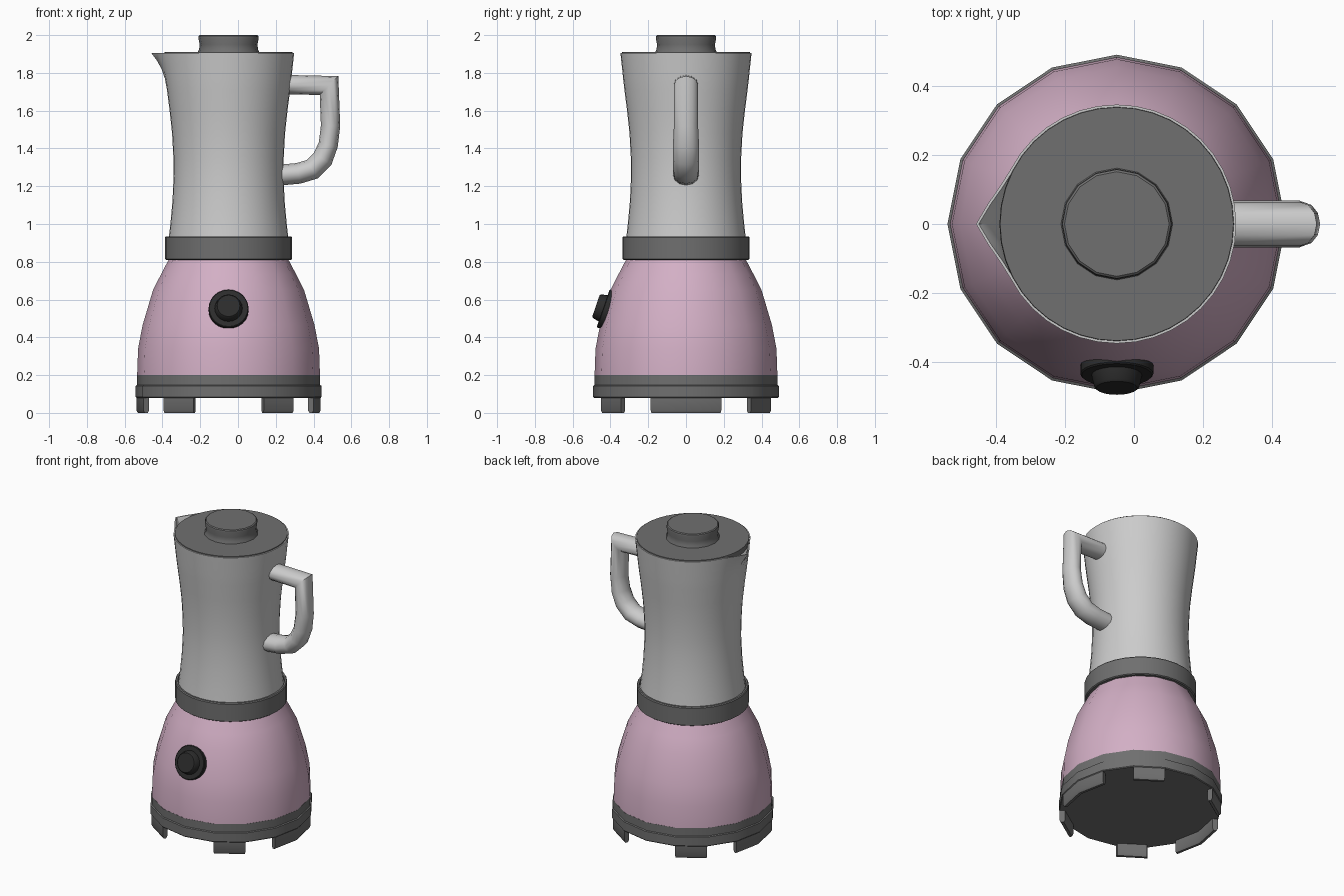
import bpy, bmesh, math
from mathutils import Vector, Matrix

if "Cube" in bpy.data.objects:
    bpy.data.objects.remove(bpy.data.objects["Cube"])

AX = -0.05  # x of the blender's vertical axis


def material(name, rgb):
    m = bpy.data.materials.new(name)
    m.diffuse_color = (*rgb, 1)
    m.use_nodes = True
    m.node_tree.nodes["Principled BSDF"].inputs["Base Color"].default_value = m.diffuse_color
    return m


PINK = material("pink", (0.65, 0.43, 0.56))
GREY = material("dark_grey", (0.16, 0.16, 0.16))
BLACK = material("black", (0.025, 0.025, 0.025))


def finish(name, bm, mat=None, angle=35):
    bmesh.ops.remove_doubles(bm, verts=bm.verts, dist=1e-5)
    bmesh.ops.recalc_face_normals(bm, faces=bm.faces)
    me = bpy.data.meshes.new(name)
    bm.to_mesh(me)
    bm.free()
    ob = bpy.data.objects.new(name, me)
    bpy.context.collection.objects.link(ob)
    if mat:
        me.materials.append(mat)
    bpy.ops.object.select_all(action='DESELECT')
    bpy.context.view_layer.objects.active = ob
    ob.select_set(True)
    bpy.ops.object.shade_smooth_by_angle(angle=math.radians(angle))
    return ob


def skin(bm, rings, closed=True):
    for a, b in zip(rings, rings[1:]):
        n = len(a)
        for i in range(n):
            j = (i + 1) % n
            bm.faces.new((a[i], a[j], b[j], b[i]))


def lathe(name, profile, n, mat=None, matrix=None, warp=None):
    """Revolve (radius, z) points; radius 0 closes the end."""
    bm = bmesh.new()
    rings = []
    for r, z in profile:
        ring = []
        for i in range(n):
            a = 2 * math.pi * i / n
            rr = warp(r, z, a) if warp else r
            ring.append(bm.verts.new((rr * math.cos(a), rr * math.sin(a), z)))
        rings.append(ring)
    skin(bm, rings)
    bmesh.ops.remove_doubles(bm, verts=bm.verts, dist=1e-5)
    bm.transform(matrix or Matrix.Translation((AX, 0, 0)))
    return finish(name, bm, mat)


# Base: lower ring with step, pink motor housing, collar
lathe("base_ring", [(0, .08), (.488, .08), (.492, .085), (.492, .143), (.485, .147),
                    (.485, .2), (.47, .2), (0, .2)], 16, GREY)
lathe("motor_housing", [(.484, .2), (.479, .34), (.455, .465), (.4, .65),
                        (.357, .735), (.315, .815)], 16, PINK)
lathe("collar", [(0, .81), (.33, .81), (.337, .815), (.337, .928), (.332, .934),
                 (.321, .934), (.318, .9), (0, .9)], 32, GREY)


# Feet: wall segments below the base ring (first 16th, number of 16ths)
def foot(name, start, count):
    bm = bmesh.new()
    rows = []
    for k in range(count + 1):
        a = math.tau * (start + k) / 16
        rows.append([bm.verts.new((AX + r * math.cos(a), r * math.sin(a), z))
                     for r, z in ((.488, .085), (.488, .014), (.48, 0), (.463, 0),
                                  (.455, .014), (.455, .085))])
    skin(bm, rows)
    bm.faces.new(rows[0])
    bm.faces.new(rows[-1])
    finish(name, bm, GREY)


for i, (s, c) in enumerate([(-1, 2), (2, 1), (5, 1), (7, 2), (10, 1), (13, 1)]):
    foot(f"foot_{i + 1}", s, c)


# Jug: waisted thin shell with a pouring lip pulled out towards -x
def spout(r, z, a):
    d = abs(a - math.pi)
    if z <= 1.7 or d > 0.67:
        return r
    line = .415 * .21 / (.21 * math.cos(d) + .145 * math.sin(d))  # straight lip edge
    line -= .347 + max(0, .006 * (1 - d / .1))
    return r + max(0, line) * ((z - 1.7) / .205) ** 2.5


outer = [(.319, .905), (.308, 1.0), (.297, 1.12), (.291, 1.25), (.292, 1.35), (.299, 1.48),
         (.312, 1.6), (.326, 1.71), (.333, 1.77), (.338, 1.82), (.343, 1.865), (.347, 1.905)]
inner = [(r - .008, z) for r, z in reversed(outer)]
lathe("jug", [(0, .9)] + outer + inner + [(0, .91)], 40, warp=spout)

# Lid and its cap
lathe("lid", [(0, 1.87), (.335, 1.87), (.341, 1.9), (.339, 1.911), (0, 1.911)], 40, GREY)
lathe("lid_cap", [(.165, 1.905), (.156, 1.925), (.153, 1.95), (.16, 1.985), (.158, 1.995),
                  (.152, 2.0), (0, 2.0)], 16, GREY)

# Handle: flattened tube along a path, mitred at the top corner
path = [Vector((x, 0, z)) for x, z in (
    (.25, 1.738), (.482, 1.733), (.49, 1.52), (.478, 1.42), (.448, 1.345),
    (.393, 1.29), (.32, 1.268), (.21, 1.258))]
bm = bmesh.new()
rings = []
for i, p in enumerate(path):
    t0 = (p - path[max(i - 1, 0)]).normalized()
    t1 = (path[min(i + 1, len(path) - 1)] - p).normalized()
    t = (t0 + t1).normalized()
    side = Vector((0, 1, 0))
    out = side.cross(t)
    stretch = 1 / max(.6, t.dot(t1 if t1.length else t0))
    h = (.051 if i < 4 else .055) * stretch
    w = .064 if i < 3 else .069
    rings.append([bm.verts.new(p + side * w * math.cos(a) + out * h * math.sin(a))
                  for a in (math.tau * k / 12 for k in range(12))])
skin(bm, rings)
bm.faces.new(rings[0])
bm.faces.new(rings[-1])
finish("handle", bm, angle=50)

# Control dial, tilted to lie on the housing
tilt = Matrix.Translation((AX, -.437, .553)) @ Matrix.Rotation(math.radians(90 - 19), 4, 'X')
lathe("dial_plate", [(0, -.04), (.106, -.04), (.106, -.002), (.102, .002), (0, .002)],
      24, BLACK, tilt)
lathe("dial_knob", [(.074, 0), (.066, .036), (.06, .042), (0, .042)], 20, BLACK, tilt)
